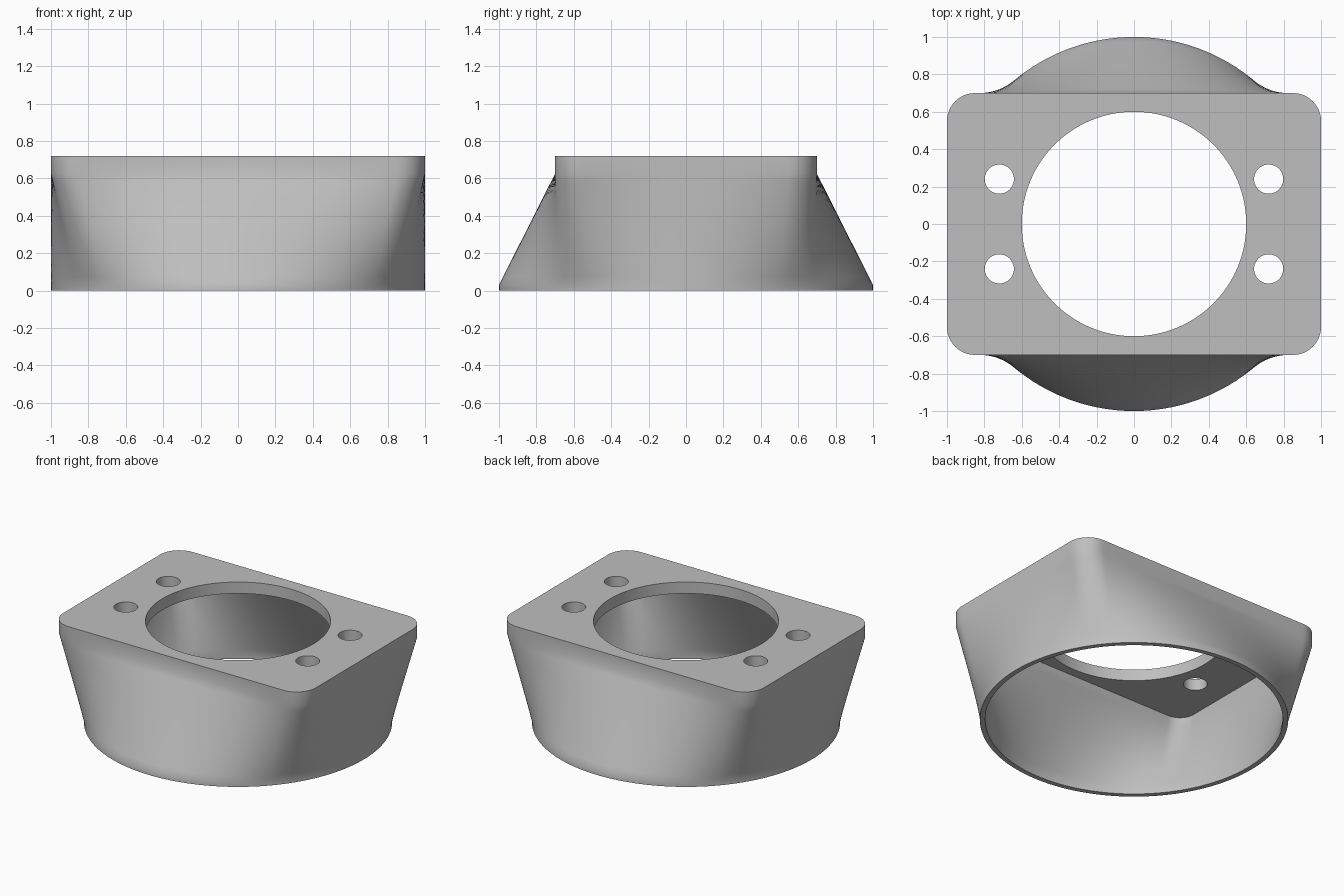
import bpy, bmesh
from math import cos, sin, pi, hypot

cube = bpy.data.objects.get("Cube")
if cube:
    bpy.data.objects.remove(cube, do_unlink=True)

HEIGHT, CEILING, WALL = 0.72, 0.638, 0.035
LIP, SHOULDER = 0.03, 0.625
STEPS = 14

grey = bpy.data.materials.new("plain grey")
grey.use_nodes = True
colour = (0.52, 0.52, 0.52, 1)
grey.diffuse_color = colour
grey.node_tree.nodes["Principled BSDF"].inputs["Base Color"].default_value = colour


def rounded_rectangle(hx, hy, r, arc=12):
    """Outline points, counter-clockwise, starting below the +x +y corner."""
    corners = [(1, 1), (-1, 1), (-1, -1), (1, -1)]
    arcs = []
    for k, (sx, sy) in enumerate(corners):
        arcs.append([(sx * (hx - r) + r * cos(pi / 2 * (k + i / arc)),
                      sy * (hy - r) + r * sin(pi / 2 * (k + i / arc)))
                     for i in range(arc + 1)])
    points = []
    for k in range(4):
        points += arcs[k]
        a, b = arcs[k][-1], arcs[(k + 1) % 4][0]
        count = 40 if k % 2 == 0 else 28
        points += [(a[0] + (b[0] - a[0]) * i / count,
                    a[1] + (b[1] - a[1]) * i / count) for i in range(1, count)]
    return points


def matching_circle(outline, radius, start):
    """Circle points spaced in proportion to the outline's arc length."""
    runs = [0]
    for p, q in zip(outline, outline[1:] + outline[:1]):
        runs.append(runs[-1] + hypot(q[0] - p[0], q[1] - p[1]))
    turn = 2 * pi / runs[-1]
    return [(radius * cos(turn * (start + s)), radius * sin(turn * (start + s)))
            for s in runs[:-1]]


def loft_rings(bm, inset, top):
    """Rings from the round foot up to the rounded rectangle."""
    hx, hy, r = 1 - inset, 0.7 - inset, 0.15 - inset
    rect = rounded_rectangle(hx, hy, r)
    foot = matching_circle(rect, 1 - inset, hy - r)
    levels = [(0, 0)]
    levels += [(LIP + (SHOULDER - LIP) * i / STEPS, i / STEPS) for i in range(STEPS + 1)]
    levels.append((top, 1))
    return [[bm.verts.new((a[0] + (b[0] - a[0]) * t, a[1] + (b[1] - a[1]) * t, z))
             for a, b in zip(foot, rect)] for z, t in levels]


def bridge(bm, lower, upper):
    n = len(lower)
    for i in range(n):
        j = (i + 1) % n
        bm.faces.new((lower[i], lower[j], upper[j], upper[i]))


# Hollow body: outer skin, inner skin, top plate and foot rim
bm = bmesh.new()
outer = loft_rings(bm, 0, HEIGHT)
inner = loft_rings(bm, WALL, CEILING)
for rings in (outer, inner):
    for low, high in zip(rings, rings[1:]):
        bridge(bm, low, high)
    bm.faces.new(rings[-1])
bridge(bm, outer[0], inner[0])
bmesh.ops.recalc_face_normals(bm, faces=bm.faces)
mesh = bpy.data.meshes.new("adapter_body")
bm.to_mesh(mesh)
bm.free()
mesh.materials.append(grey)
body = bpy.data.objects.new("adapter_body", mesh)
bpy.context.collection.objects.link(body)

# Central opening and four screw holes through the top plate
holes = [(0, 0, 0.6, 128)]
holes += [(sx * 0.72, sy * 0.24, 0.078, 40) for sx in (-1, 1) for sy in (-1, 1)]
bpy.ops.object.select_all(action="DESELECT")
for x, y, radius, sides in holes:
    bpy.ops.mesh.primitive_cylinder_add(vertices=sides, radius=radius, depth=0.3,
                                        location=(x, y, 0.68))
    cutter = bpy.context.object
    cutter.name = "hole_cutter"
    cutter.hide_render = True
    cutter.data.materials.append(grey)
    cut = body.modifiers.new("hole", "BOOLEAN")
    cut.operation = "DIFFERENCE"
    cut.solver = "EXACT"
    cut.object = cutter
    bpy.ops.object.select_all(action="DESELECT")
    body.select_set(True)
    bpy.context.view_layer.objects.active = body
    bpy.ops.object.modifier_apply(modifier=cut.name)
    bpy.data.objects.remove(cutter, do_unlink=True)

bpy.ops.object.shade_smooth_by_angle(angle=pi / 6)
